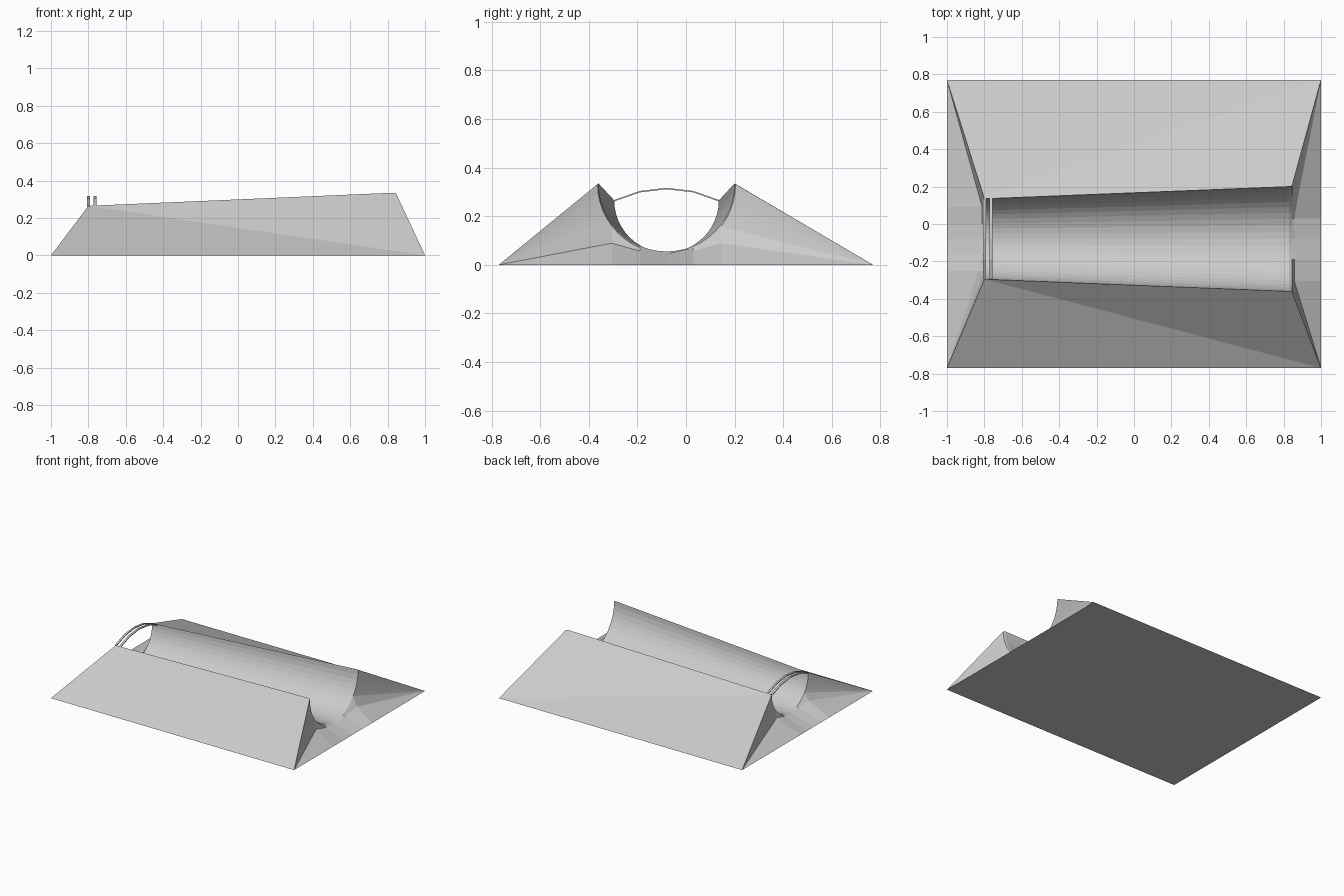
import bpy, bmesh, math
from mathutils import Vector

cube = bpy.data.objects.get("Cube")
if cube:
    bpy.data.objects.remove(cube)

grey = bpy.data.materials.new("plain_grey")
grey.use_nodes = True
grey.diffuse_color = (0.6, 0.6, 0.6, 1)
grey.node_tree.nodes["Principled BSDF"].inputs["Base Color"].default_value = (0.6, 0.6, 0.6, 1)

CY = -0.08            # trough axis
HALF_Y = 0.77         # half depth of the base
SEG = 24              # facets of the half-round trough
TIES = (5, 9, 12, 15, 19)   # arc points that run down to the base edge
DROPS = (0.07, 0.013, 0.003, 0.013, 0.07)


def finish(bm, name):
    bmesh.ops.recalc_face_normals(bm, faces=bm.faces)
    mesh = bpy.data.meshes.new(name)
    bm.to_mesh(mesh)
    bm.free()
    mesh.materials.append(grey)
    obj = bpy.data.objects.new(name, mesh)
    bpy.context.collection.objects.link(obj)


def arc(bm, x, radius, top):
    """Half circle hanging below the rim, from -y to +y."""
    verts = []
    for i in range(SEG + 1):
        a = math.pi * i / SEG
        verts.append(bm.verts.new((x, CY - radius * math.cos(a), top - radius * math.sin(a))))
    return verts


def end_wall(bm, ring, corners, side, scale, soft):
    """Corner fans, a short step under the arc, and strips to the base edge."""
    mids, base = [], []
    for k, (i, drop) in enumerate(zip(TIES, DROPS)):
        p = ring[i].co
        out = 0.032 if k == soft else 0.012
        mids.append(bm.verts.new((p.x + side * out, p.y, p.z - drop * scale)))
        base.append(bm.verts.new((side, p.y, 0)))
    last = len(TIES) - 1
    for k in range(last):
        bm.faces.new(ring[TIES[k]:TIES[k + 1] + 1] + [mids[k + 1], mids[k]])
        bm.faces.new((mids[k], mids[k + 1], base[k + 1], base[k]))
    for corner, k, span in ((corners[0], 0, range(TIES[0])),
                            (corners[1], last, range(TIES[-1], SEG))):
        for i in span:
            bm.faces.new((corner, ring[i], ring[i + 1]))
        bm.faces.new((corner, ring[TIES[k]], mids[k]))
        bm.faces.new((corner, mids[k], base[k]))
    return base


# Cradle block with a tapered trough
bm = bmesh.new()
small = arc(bm, -0.80, 0.215, 0.265)
large = arc(bm, 0.83, 0.280, 0.335)
lip = arc(bm, 0.845, 0.284, 0.332)
for a, b in ((small, large), (large, lip)):
    for i in range(SEG):
        bm.faces.new((a[i], a[i + 1], b[i + 1], b[i]))

# Long side slopes, each folded slightly inward
left_c = [bm.verts.new((1, s * HALF_Y, 0)) for s in (-1, 1)]
right_c = [bm.verts.new((-1, s * HALF_Y, 0)) for s in (-1, 1)]
for c, i in ((0, 0), (1, SEG)):
    bm.faces.new((right_c[c], left_c[c], small[i]))
    bm.faces.new((left_c[c], large[i], small[i]))
    bm.faces.new((left_c[c], lip[i], large[i]))

# Ends and underside
base_l = end_wall(bm, lip, left_c, 1, 1, len(TIES) - 1)
base_r = end_wall(bm, small, right_c, -1, 0.75, 0)
bm.faces.new([left_c[0]] + base_l + [left_c[1], right_c[1]] + base_r[::-1] + [right_c[0]])
finish(bm, "cradle_block")

# Thin retaining straps bowed over the small end
PROFILE = ((-0.215, 0.267), (-0.11, 0.304), (0, 0.317), (0.11, 0.304), (0.215, 0.267))
WIDTH = 0.015
for name, x in (("outer_strap", -0.799), ("inner_strap", -0.764)):
    bm = bmesh.new()
    loop = [(y, z) for y, z in PROFILE] + [(y, z - 0.006) for y, z in reversed(PROFILE)]
    rings = [[bm.verts.new((x + s * WIDTH / 2, CY + y, z)) for y, z in loop] for s in (-1, 1)]
    for r in rings:
        bm.faces.new(r)
    for i in range(len(loop)):
        bm.faces.new((rings[0][i - 1], rings[0][i], rings[1][i], rings[1][i - 1]))
    finish(bm, name)
